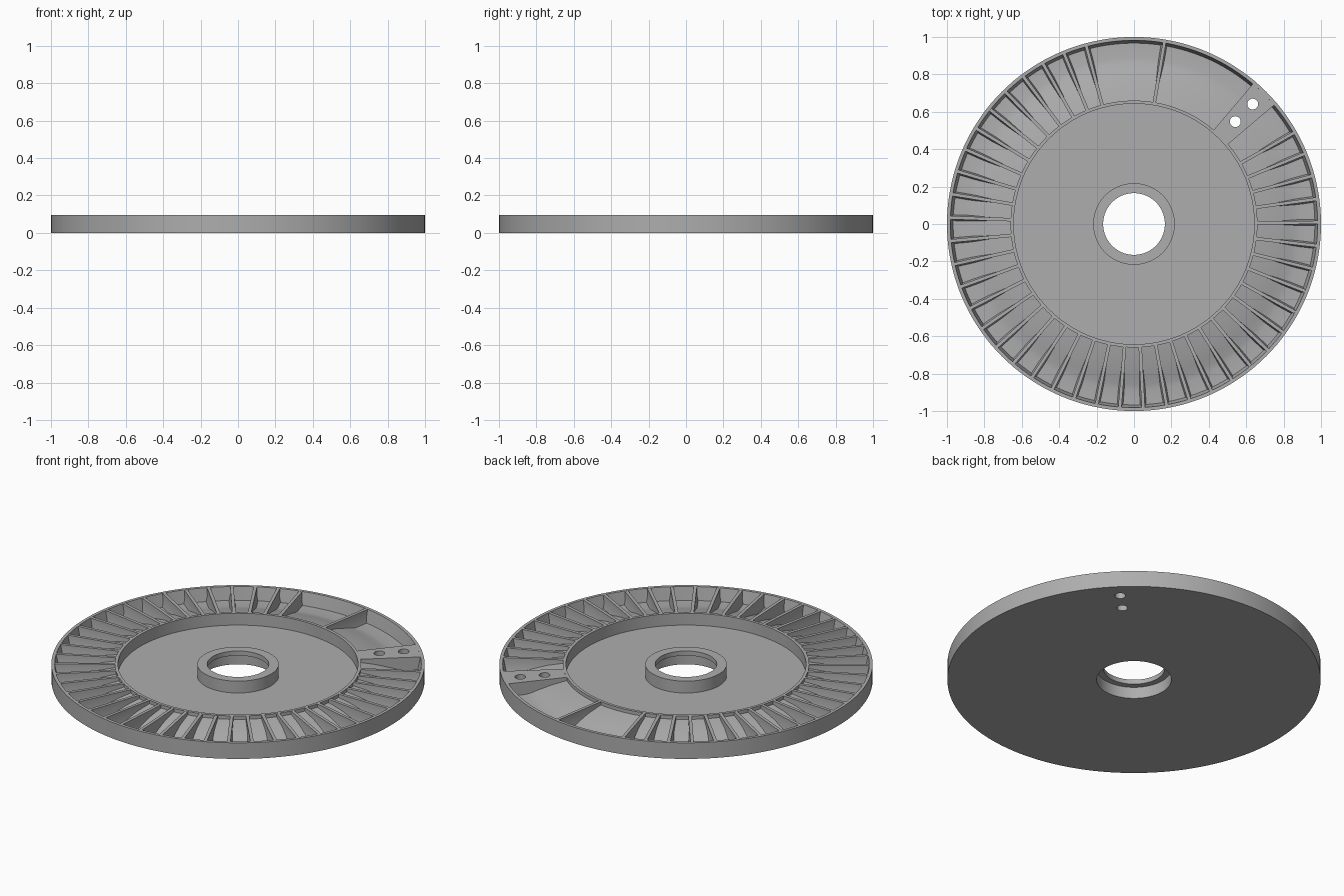
import bpy
import bmesh
from math import cos, sin, radians
from mathutils import Matrix

default = bpy.data.objects.get("Cube")
if default:
    bpy.data.objects.remove(default, do_unlink=True)

grey = bpy.data.materials.new("plain_grey")
grey.use_nodes = True
COLOUR = (0.42, 0.42, 0.42, 1)
grey.diffuse_color = COLOUR
grey.node_tree.nodes["Principled BSDF"].inputs["Base Color"].default_value = COLOUR

HEIGHT = 0.095
TOP = HEIGHT - 0.0005


def make_object(name, bm):
    bmesh.ops.recalc_face_normals(bm, faces=bm.faces)
    mesh = bpy.data.meshes.new(name)
    bm.to_mesh(mesh)
    bm.free()
    mesh.materials.append(grey)
    obj = bpy.data.objects.new(name, mesh)
    bpy.context.collection.objects.link(obj)
    return obj


def activate(obj):
    bpy.ops.object.select_all(action="DESELECT")
    obj.select_set(True)
    bpy.context.view_layer.objects.active = obj


def lathe(name, profile, steps=144):
    bm = bmesh.new()
    rings = [[bm.verts.new((r * cos(radians(360 * i / steps)),
                            r * sin(radians(360 * i / steps)), z))
              for r, z in profile] for i in range(steps)]
    n = len(profile)
    for i in range(steps):
        a, b = rings[i], rings[(i + 1) % steps]
        for j in range(n):
            k = (j + 1) % n
            bm.faces.new((a[j], b[j], b[k], a[k]))
    return make_object(name, bm)


def prism(bm, start, end):
    """Solid between two matching outlines."""
    a = [bm.verts.new(p) for p in start]
    b = [bm.verts.new(p) for p in end]
    bm.faces.new(a)
    bm.faces.new(b[::-1])
    for i in range(len(a)):
        j = (i + 1) % len(a)
        bm.faces.new((a[i], b[i], b[j], a[j]))


# Disc: counterbored hub, recessed web, inner ring, sloping pocket floor, rim
disc = lathe("disc_body", [
    (0.2, 0), (1, 0), (1, HEIGHT), (0.982, HEIGHT), (0.967, 0.02),
    (0.89, 0.02), (0.86, 0.025), (0.82, 0.038), (0.74, 0.06), (0.66, 0.075),
    (0.66, HEIGHT), (0.643, HEIGHT), (0.643, 0.025), (0.218, 0.025),
    (0.218, HEIGHT), (0.165, HEIGHT), (0.165, 0.068), (0.2, 0.068)])

# Solid bridge across the pocket ring
bm = bmesh.new()
angles = [radians(40.3 + 9.4 * i / 8) for i in range(9)]
outline = [(0.65 * cos(a), 0.65 * sin(a)) for a in angles]
outline += [(0.985 * cos(a), 0.985 * sin(a)) for a in reversed(angles)]
prism(bm, [(x, y, 0.01) for x, y in outline], [(x, y, TOP) for x, y in outline])
bridge = make_object("bridge_block", bm)

# Two round holes through the bridge
for i, r in enumerate((0.77, 0.902)):
    bm = bmesh.new()
    place = Matrix.Translation((r * cos(radians(45.3)), r * sin(radians(45.3)), 0.05))
    bmesh.ops.create_cone(bm, cap_ends=True, segments=32, radius1=0.029,
                          radius2=0.029, depth=0.3, matrix=place)
    cutter = make_object(f"hole_cutter_{i + 1}", bm)
    cutter.hide_render = True
    cutter.display_type = "WIRE"
    for target in (disc, bridge):
        cut = target.modifiers.new("hole", "BOOLEAN")
        cut.operation = "DIFFERENCE"
        cut.solver = "EXACT"
        cut.object = cutter
        activate(target)
        bpy.ops.object.modifier_apply(modifier=cut.name)
    bpy.data.objects.remove(cutter, do_unlink=True)

# Radial ribs, flared at the foot
section = [(-0.017, 0.015), (0.017, 0.015), (0.009, 0.052),
           (0.009, TOP), (-0.009, TOP), (-0.009, 0.052)]
bm = bmesh.new()
for angle in [80.5] + [105 + 7.3 * k for k in range(40)]:
    a = radians(angle)

    def ends(r):
        return [(r * cos(a) - s * sin(a), r * sin(a) + s * cos(a), z)
                for s, z in section]
    prism(bm, ends(0.652), ends(0.985))
ribs = make_object("pocket_ribs", bm)

for obj in (disc, bridge, ribs):
    activate(obj)
    bpy.ops.object.shade_smooth_by_angle(angle=radians(25))
